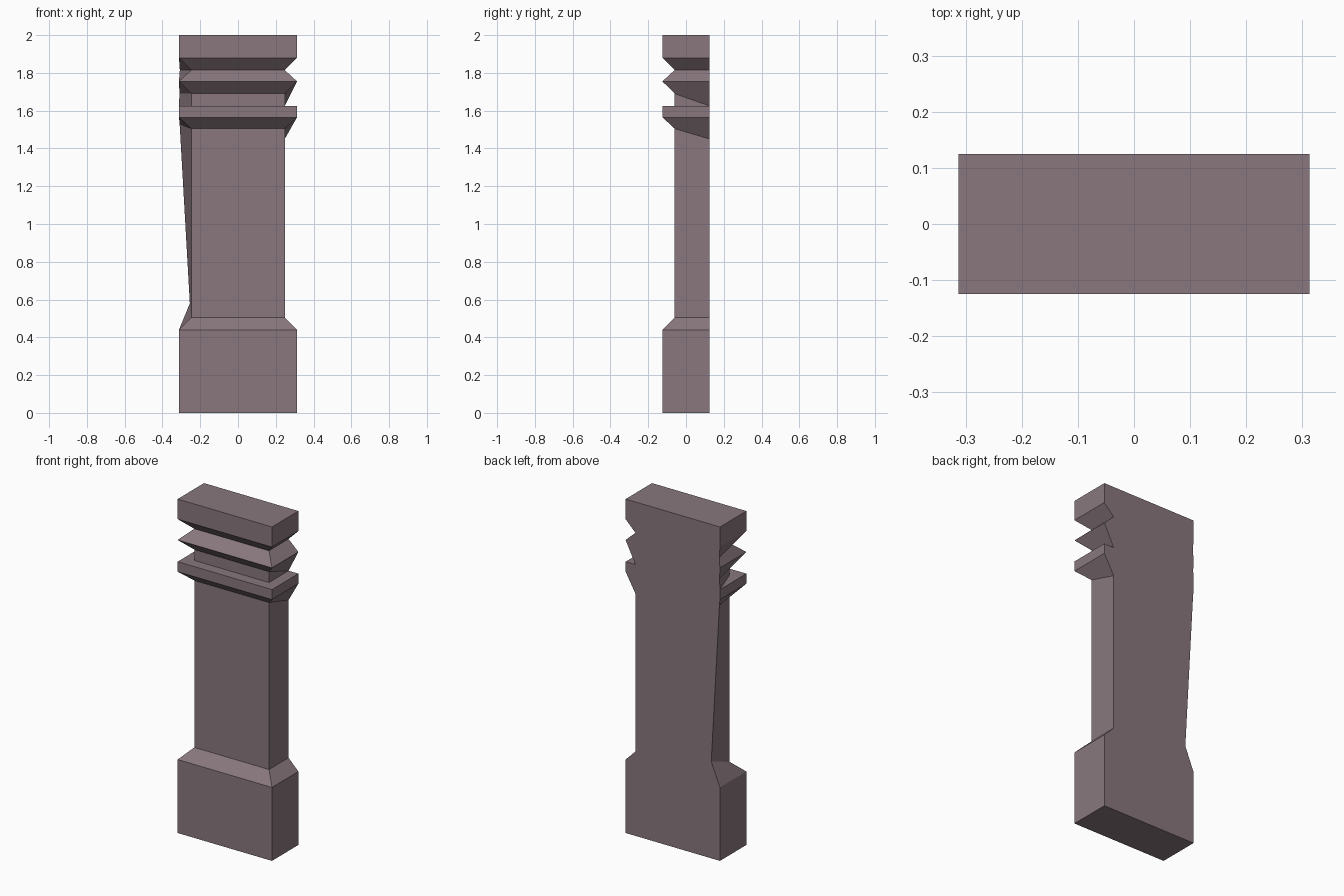
import bpy
import bmesh

cube = bpy.data.objects.get("Cube")
if cube:
    bpy.data.objects.remove(cube)

HALF_W, HALF_D, INSET = 0.3125, 0.125, 0.065
NECK = HALF_W - INSET

# Moulding profile, bottom to top: height, inset fraction
PROFILE = [(0, 0), (0.44, 0), (0.505, 1), (1.505, 1), (1.565, 0), (1.625, 0),
           (1.625, 1), (1.69, 1), (1.755, 0), (1.815, 1), (1.88, 0), (2, 0)]

# Rear corners that stray from the moulding: profile index -> (x, z)
REAR_RIGHT = {2: (-0.255, 0.58), 3: (-0.309, 1.53), 6: (-HALF_W, 1.625),
              7: (-0.31, 1.69), 9: (-0.308, 1.815)}
REAR_LEFT = {3: (NECK, 1.45), 7: (NECK, 1.625)}

stone = bpy.data.materials.new("mauve grey stone")
stone.use_nodes = True
colour = (0.25, 0.187, 0.208, 1)
stone.diffuse_color = colour
bsdf = next(n for n in stone.node_tree.nodes if n.type == 'BSDF_PRINCIPLED')
bsdf.inputs["Base Color"].default_value = colour
bsdf.inputs["Roughness"].default_value = 0.9

# Loft the moulding round the front and both sides
bm = bmesh.new()
rings = []
for i, (z, step) in enumerate(PROFILE):
    d = step * INSET
    x = HALF_W - d
    rx, rz = REAR_RIGHT.get(i, (-x, z))
    lx, lz = REAR_LEFT.get(i, (x, z))
    corners = [(rx, HALF_D, rz), (-x, d - HALF_D, z),
               (x, d - HALF_D, z), (lx, HALF_D, lz)]
    rings.append([bm.verts.new(c) for c in corners])

for low, high in zip(rings, rings[1:]):
    for a in range(3):
        bm.faces.new((low[a], low[a + 1], high[a + 1], high[a]))

# Flat back, base and top
bm.faces.new([r[0] for r in rings] + [r[3] for r in reversed(rings)])
bm.faces.new(list(reversed(rings[0])))
bm.faces.new(rings[-1])

bmesh.ops.remove_doubles(bm, verts=bm.verts, dist=0.0005)
bmesh.ops.recalc_face_normals(bm, faces=bm.faces)

mesh = bpy.data.meshes.new("pilaster")
bm.to_mesh(mesh)
bm.free()
mesh.materials.append(stone)
pilaster = bpy.data.objects.new("pilaster", mesh)
bpy.context.collection.objects.link(pilaster)
